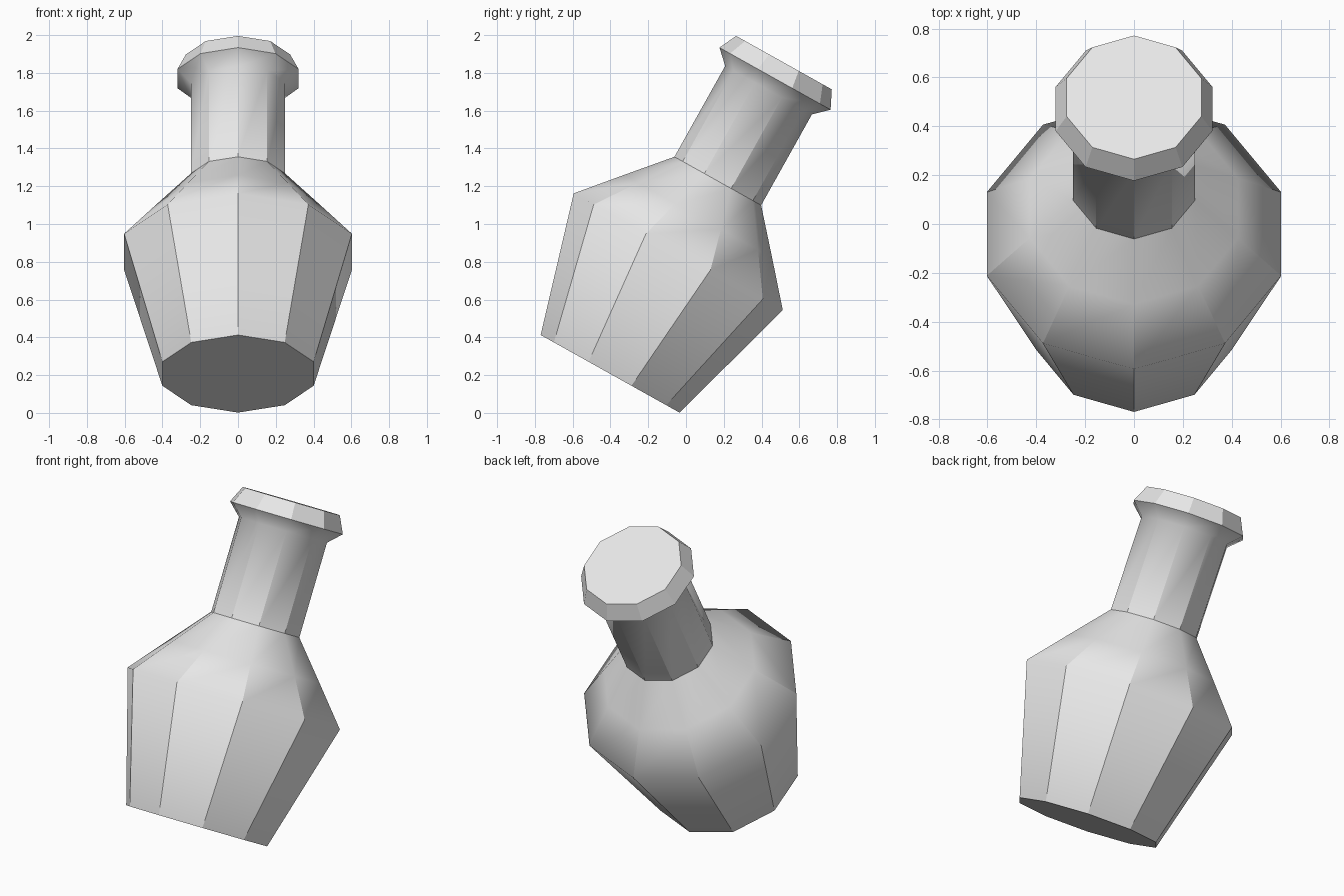
import bpy, bmesh
from math import sin, cos, pi, radians

if "Cube" in bpy.data.objects:
    bpy.data.objects.remove(bpy.data.objects["Cube"])

SIDES = 10
# Lathe profile: radius, height, sharp ring here?, sharp uprights above?
PROFILE = [
    (0.421, 0.0, True, True),       # base
    (0.634, 0.74, False, True),     # widest belly
    (0.449, 0.955, False, False),   # shoulder, uprights soften above
    (0.263, 1.169, True, True),     # neck bottom
    (0.263, 1.72, False, False),    # neck top, soft flare above
    (0.337, 1.79, True, True),      # lip edge
    (0.29, 1.887, True, True),      # lip top
]

# Material
grey = bpy.data.materials.new("light_grey")
grey.use_nodes = True
grey.diffuse_color = (0.8, 0.8, 0.8, 1)
grey.node_tree.nodes["Principled BSDF"].inputs["Base Color"].default_value = (0.8, 0.8, 0.8, 1)

# Rings of the flask
bm = bmesh.new()
rings = []
for radius, height, _, _ in PROFILE:
    turns = [2 * pi * i / SIDES - pi / 2 for i in range(SIDES)]
    rings.append([bm.verts.new((radius * cos(a), radius * sin(a), height)) for a in turns])

# Walls and end caps
for low, high in zip(rings, rings[1:]):
    for i in range(SIDES):
        j = (i + 1) % SIDES
        bm.faces.new((low[i], low[j], high[j], high[i]))
bm.faces.new(rings[0][::-1])
bm.faces.new(rings[-1])

# Smooth shading with chosen hard edges
for face in bm.faces:
    face.smooth = True
for k, (_, _, hard_ring, hard_upright) in enumerate(PROFILE):
    for i in range(SIDES):
        bm.edges.get((rings[k][i], rings[k][(i + 1) % SIDES])).smooth = not hard_ring
        if k + 1 < len(rings):
            bm.edges.get((rings[k][i], rings[k + 1][i])).smooth = not hard_upright

mesh = bpy.data.meshes.new("flask")
bm.to_mesh(mesh)
bm.free()
mesh.materials.append(grey)

# Leaning flask
flask = bpy.data.objects.new("flask", mesh)
bpy.context.collection.objects.link(flask)
flask.rotation_euler.x = radians(-29.2)
flask.location = (0, -0.402, 0.207)
